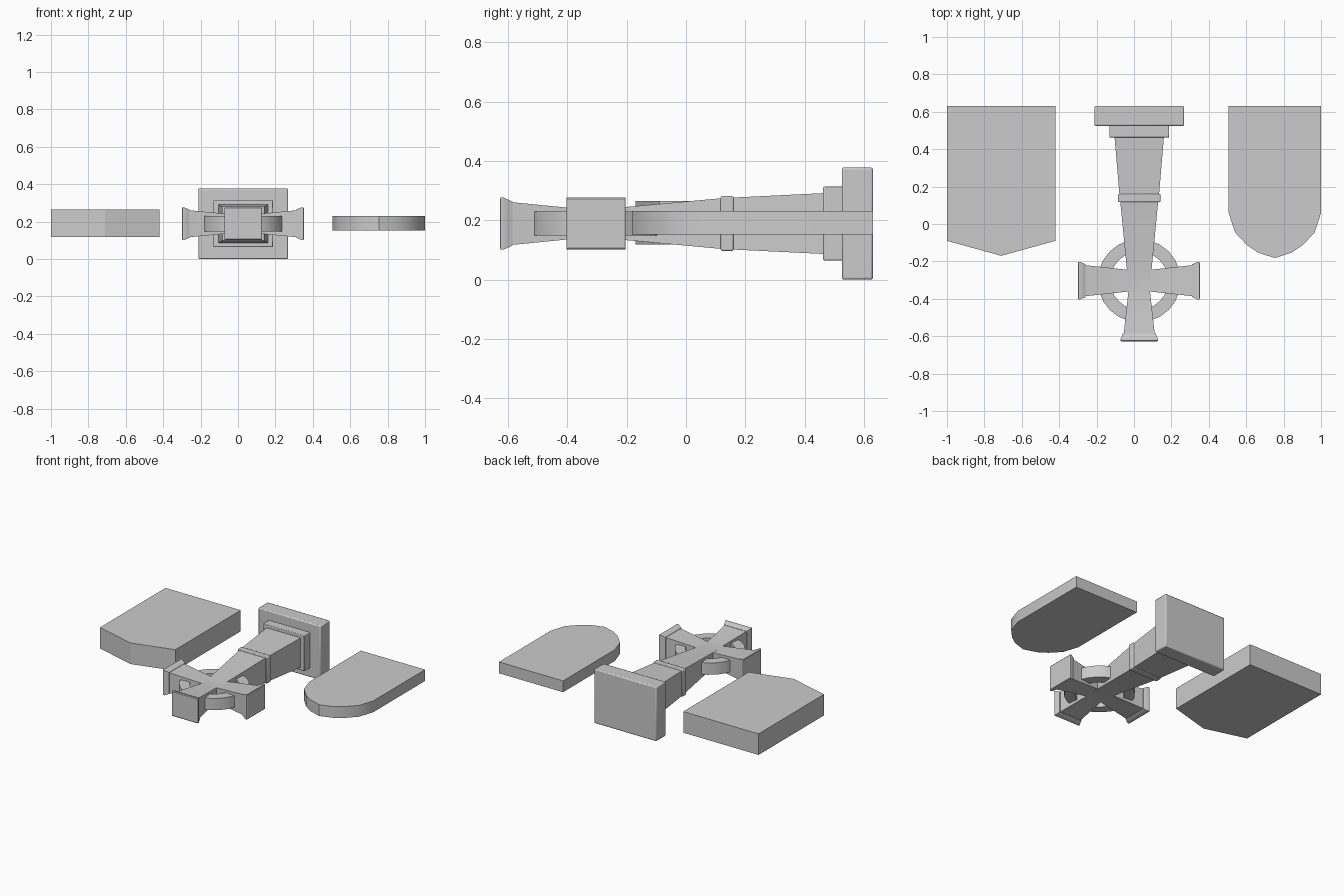
import bpy, bmesh, math

if "Cube" in bpy.data.objects:
    bpy.data.objects.remove(bpy.data.objects["Cube"])

CX, CY, CZ = 0.028, -0.303, 0.189   # centre of the cross head


def make(name, bm, bevel=0.0):
    bmesh.ops.recalc_face_normals(bm, faces=bm.faces)
    me = bpy.data.meshes.new(name)
    bm.to_mesh(me)
    bm.free()
    ob = bpy.data.objects.new(name, me)
    bpy.context.collection.objects.link(ob)
    if bevel:
        m = ob.modifiers.new("bevel", 'BEVEL')
        m.width, m.segments = bevel, 2
    bpy.ops.object.select_all(action='DESELECT')
    ob.select_set(True)
    bpy.context.view_layer.objects.active = ob
    bpy.ops.object.shade_smooth_by_angle(angle=math.radians(30))
    return ob


def slab(name, outline, z0, z1):
    bm = bmesh.new()
    f = bm.faces.new([bm.verts.new((x, y, z0)) for x, y in outline])
    r = bmesh.ops.extrude_face_region(bm, geom=[f])
    top = [v for v in r['geom'] if isinstance(v, bmesh.types.BMVert)]
    bmesh.ops.translate(bm, verts=top, vec=(0, 0, z1 - z0))
    return make(name, bm)


def loft(name, angle, stations, bevel=0.0):
    """Rectangular sections (distance, half width, half thickness) outward from the head centre."""
    bm = bmesh.new()
    c, s = math.cos(angle), math.sin(angle)
    rings = []
    for t, w, h in stations:
        rings.append([bm.verts.new((CX + c * t - s * a * w, CY + s * t + c * a * w, CZ + b * h))
                      for a, b in ((-1, -1), (1, -1), (1, 1), (-1, 1))])
    for p, q in zip(rings, rings[1:]):
        for i in range(4):
            j = (i + 1) % 4
            bm.faces.new((p[i], p[j], q[j], q[i]))
    bm.faces.new(rings[0])
    bm.faces.new(rings[-1])
    return make(name, bm, bevel)


# Pointed slab
slab("pointed_headstone", [(-1, 0.63), (-1, -0.09), (-0.71, -0.17), (-0.42, -0.09), (-0.42, 0.63)],
     0.118, 0.265)

# Round-topped slab
half = [(0.247, 0.06), (0.213, -0.045), (0.15, -0.112), (0.09, -0.153)]
outline = [(0.753 + x, y) for x, y in [(0.247, 0.63)] + half] + [(0.753, -0.182)]
outline += [(0.753 - x, y) for x, y in reversed([(0.247, 0.63)] + half)]
slab("rounded_headstone", outline, 0.152, 0.231)

# Three flared arms with end caps
for label, ang, end in (("left", math.pi, 0.328), ("right", 0, 0.324), ("top", -math.pi / 2, 0.324)):
    loft(label + "_arm", ang, [(0.0, 0.056, 0.050), (0.06, 0.058, 0.050), (end - 0.03, 0.084, 0.073)])
    loft(label + "_arm_cap", ang, [(end - 0.042, 0.088, 0.074), (end - 0.03, 0.092, 0.080),
                                   (end - 0.013, 0.1, 0.087), (end - 0.003, 0.1, 0.087),
                                   (end, 0.095, 0.083)])

# Tapered shaft, collar and plinth
up = math.pi / 2
loft("upper_shaft", up, [(0.0, 0.060, 0.050), (0.06, 0.066, 0.052), (0.43, 0.102, 0.086)])
loft("shaft_collar", up, [(0.42, 0.113, 0.092), (0.463, 0.113, 0.092)], 0.005)
loft("lower_shaft", up, [(0.45, 0.105, 0.087), (0.78, 0.133, 0.103)])
loft("plinth_step", up, [(0.765, 0.16, 0.124), (0.835, 0.16, 0.124)], 0.004)
loft("plinth_base", up, [(0.828, 0.24, 0.189), (0.933, 0.24, 0.189)], 0.007)

# Wheel ring of the cross head
bm = bmesh.new()
N = 24
rings = []
for i in range(N):
    a = 2 * math.pi * i / N
    rings.append([bm.verts.new((CX + r * math.cos(a), CY + r * math.sin(a), CZ + z))
                  for r, z in ((0.155, -0.041), (0.222, -0.041), (0.222, 0.041), (0.155, 0.041))])
for i in range(N):
    p, q = rings[i], rings[(i + 1) % N]
    for k in range(4):
        m = (k + 1) % 4
        bm.faces.new((p[k], p[m], q[m], q[k]))
make("wheel_ring", bm)
